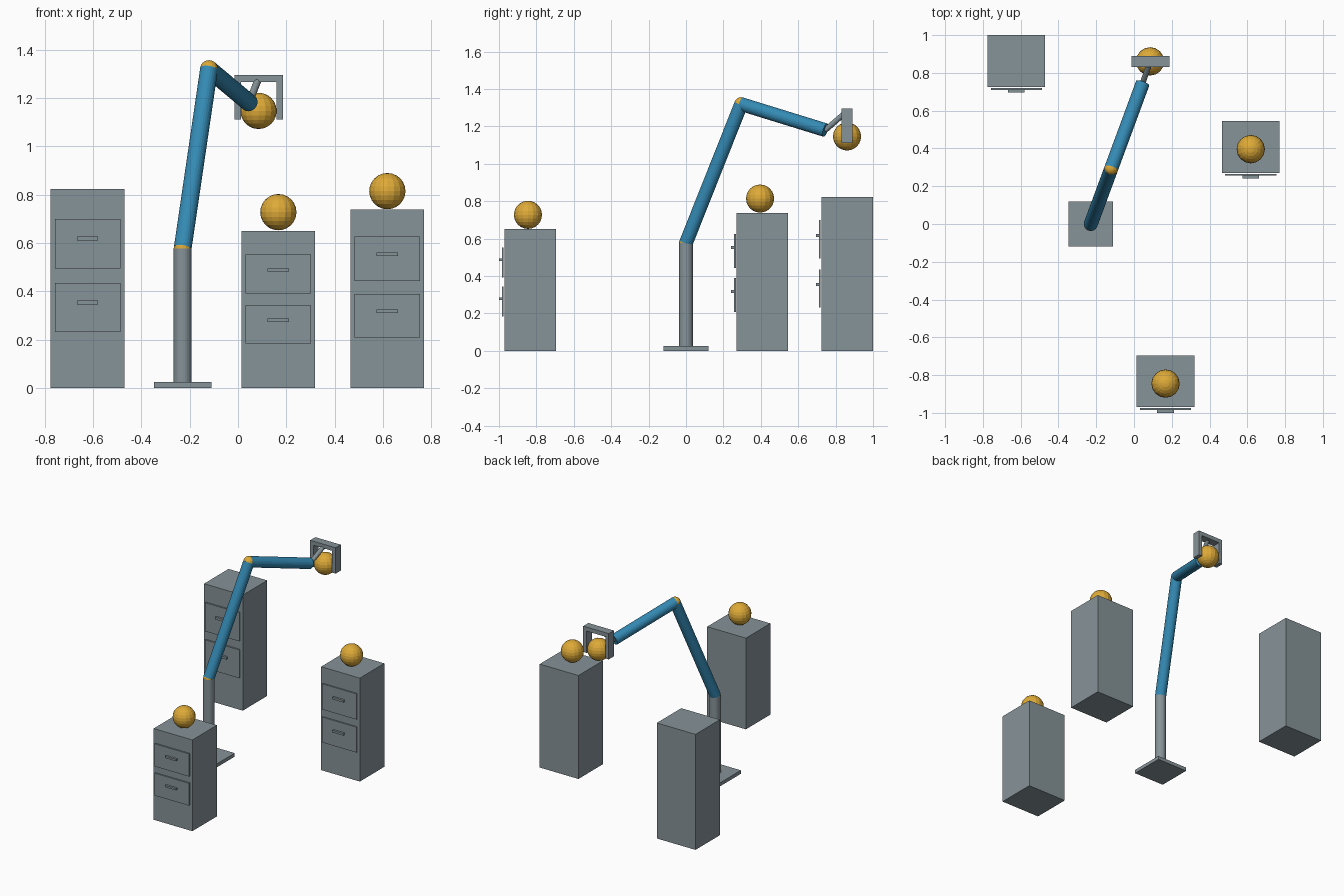
import bpy
import bmesh
from mathutils import Vector

if "Cube" in bpy.data.objects:
    bpy.data.objects.remove(bpy.data.objects["Cube"])


def linear(c):
    c /= 255
    return c / 12.92 if c <= 0.04045 else ((c + 0.055) / 1.055) ** 2.4


def material(name, rgb):
    m = bpy.data.materials.new(name)
    m.diffuse_color = (*[linear(c) for c in rgb], 1)
    m.use_nodes = True
    m.node_tree.nodes["Principled BSDF"].inputs["Base Color"].default_value = m.diffuse_color
    return m


GREY = material("steel_grey", (134, 147, 152))
BLUE = material("arm_blue", (52, 138, 180))
GOLD = material("ball_gold", (222, 170, 56))


def finish(name, bm, mat):
    mesh = bpy.data.meshes.new(name)
    bm.to_mesh(mesh)
    bm.free()
    mesh.materials.append(mat)
    obj = bpy.data.objects.new(name, mesh)
    bpy.context.collection.objects.link(obj)
    return obj


def box(name, x, y, z, mat=GREY):
    """Box from (min, max) pairs on each axis."""
    bm = bmesh.new()
    bmesh.ops.create_cube(bm, size=1)
    for v in bm.verts:
        v.co = [(a + b) / 2 + c * (b - a) for (a, b), c in zip((x, y, z), v.co)]
    return finish(name, bm, mat)


def rod(name, start, end, radius, mat, sides=24):
    """Capped cylinder between two points."""
    start, end = Vector(start), Vector(end)
    axis = end - start
    bm = bmesh.new()
    bmesh.ops.create_cone(bm, cap_ends=True, segments=sides, radius1=radius,
                          radius2=radius, depth=axis.length)
    obj = finish(name, bm, mat)
    obj.rotation_mode = 'QUATERNION'
    obj.rotation_quaternion = axis.to_track_quat('Z', 'Y')
    obj.location = (start + end) / 2
    return obj


def ball(name, centre, radius):
    bm = bmesh.new()
    bmesh.ops.create_uvsphere(bm, u_segments=16, v_segments=12, radius=radius)
    obj = finish(name, bm, GOLD)
    obj.location = centre
    return obj


def cabinet(name, x, front, height, has_ball):
    """Two-drawer cabinet; drawer heights scale with the cabinet."""
    box(name, (x - 0.1525, x + 0.1525), (front, front + 0.275), (0, height))
    for label, low, high, grip in (("lower", 0.282, 0.527, 0.43), ("upper", 0.601, 0.849, 0.75)):
        box(f"{name}_{label}_drawer", (x - 0.1355, x + 0.1355),
            (front - 0.015, front - 0.005), (low * height, high * height))
        box(f"{name}_{label}_handle", (x - 0.044, x + 0.044),
            (front - 0.03, front - 0.015), ((grip - 0.01) * height, (grip + 0.01) * height))
    if has_ball:
        ball(f"{name}_ball", (x, front + 0.125, height + 0.077), 0.075)


# Cabinets
cabinet("back_cabinet", -0.6225, 0.725, 0.823, False)
cabinet("front_cabinet", 0.167, -0.97, 0.65, True)
cabinet("right_cabinet", 0.618, 0.271, 0.737, True)

# Arm: base, post, joints and two links
shoulder = (-0.229, 0, 0.577)
elbow = (-0.12, 0.295, 1.319)
wrist = (0.046, 0.745, 1.18)
box("arm_base", (-0.348, -0.11), (-0.12, 0.12), (0, 0.025))
rod("arm_post", (-0.229, 0, 0.025), shoulder, 0.037, GREY)
ball("shoulder_joint", shoulder, 0.037)
rod("upper_arm", shoulder, elbow, 0.037, BLUE)
ball("elbow_joint", elbow, 0.037)
rod("forearm", elbow, wrist, 0.037, BLUE)

# Gripper: wrist rod, crossbar, two fingers and the held ball
rod("wrist_rod", wrist, (0.085, 0.86, 1.28), 0.015, GREY, 16)
box("gripper_bar", (-0.014, 0.187), (0.832, 0.89), (1.266, 1.295))
for side, x in (("left", -0.014), ("right", 0.16)):
    box(f"{side}_gripper_finger", (x, x + 0.027), (0.832, 0.89), (1.111, 1.266))
ball("held_ball", (0.085, 0.861, 1.146), 0.075)
